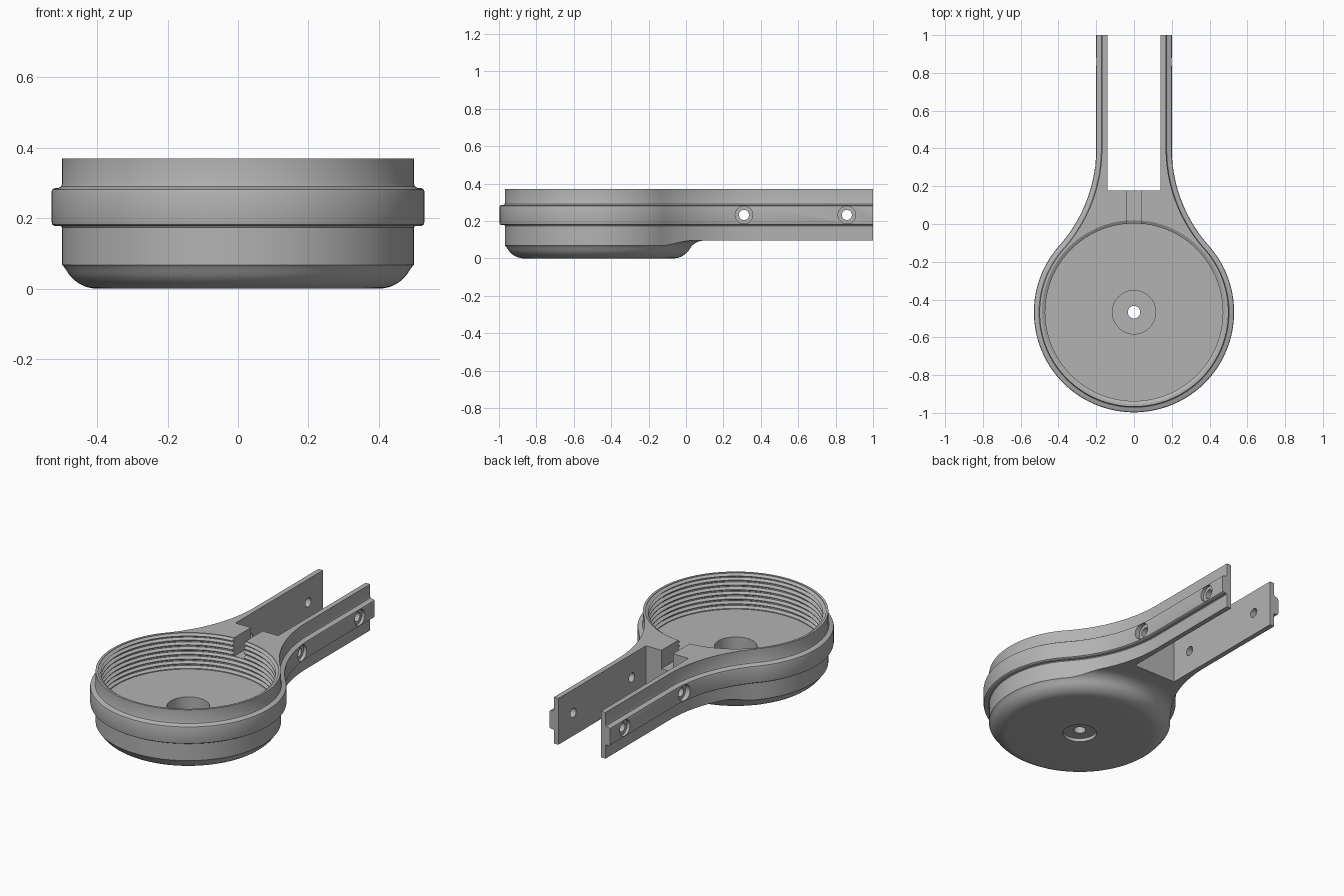
import bpy, bmesh
from math import sin, cos, pi, radians, atan2, hypot
from mathutils import Matrix, Vector

cube = bpy.data.objects.get("Cube")
if cube:
    bpy.data.objects.remove(cube, do_unlink=True)

CUP_Y = -0.467      # cup axis
CUP_R = 0.50        # cup outer radius
ARM_X = 0.17        # arm outer face
BLEND_Y = 0.40      # where the arms become straight
TOP = 0.37

grey = bpy.data.materials.new("plain grey")
grey.use_nodes = True
grey.diffuse_color = (0.45, 0.45, 0.45, 1)
grey.node_tree.nodes["Principled BSDF"].inputs["Base Color"].default_value = grey.diffuse_color


def loft(name, rings):
    """Skin a stack of equal closed rings and cap both ends."""
    bm = bmesh.new()
    loops = [[bm.verts.new(p) for p in ring] for ring in rings]
    n = len(loops[0])
    for a, b in zip(loops, loops[1:]):
        for i in range(n):
            j = (i + 1) % n
            bm.faces.new((a[i], a[j], b[j], b[i]))
    bm.faces.new(loops[0][::-1])
    bm.faces.new(loops[-1])
    bmesh.ops.recalc_face_normals(bm, faces=bm.faces)
    mesh = bpy.data.meshes.new(name)
    bm.to_mesh(mesh)
    bm.free()
    mesh.materials.append(grey)
    obj = bpy.data.objects.new(name, mesh)
    bpy.context.collection.objects.link(obj)
    return obj


def lathe(name, profile, centre=(0, CUP_Y, 0), segments=128):
    return loft(name, [[(centre[0] + r * cos(2 * pi * i / segments),
                         centre[1] + r * sin(2 * pi * i / segments),
                         centre[2] + z) for i in range(segments)]
                       for r, z in profile])


def box(name, x, y0, y1, z0, z1):
    return loft(name, [[(-x, y0, z), (x, y0, z), (x, y1, z), (-x, y1, z)]
                       for z in (z0, z1)])


def outline(offset, z):
    """Cup circle flowing through a concave arc into two straight sides."""
    r, x = CUP_R + offset, ARM_X + offset
    rise = BLEND_Y - CUP_Y
    blend = (x * x + rise * rise - r * r) / (2 * (r - x))
    angle = atan2(rise, x + blend)
    half = []
    for i in range(61):
        t = -pi / 2 + (angle + pi / 2) * i / 60
        half.append((r * cos(t), CUP_Y + r * sin(t)))
    for i in range(1, 29):
        t = pi + angle * (1 - i / 28)
        half.append((x + blend + blend * cos(t), BLEND_Y + blend * sin(t)))
    half.append((x, 1.0))
    full = half + [(-px, py) for px, py in reversed(half[1:])]
    return [(px, py, z) for px, py in full]


def boolean(target, tool, operation):
    tool.hide_render = True
    mod = target.modifiers.new(tool.name, 'BOOLEAN')
    mod.object, mod.operation, mod.solver = tool, operation, 'EXACT'
    bpy.ops.object.select_all(action='DESELECT')
    bpy.context.view_layer.objects.active = target
    target.select_set(True)
    bpy.ops.object.modifier_apply(modifier=mod.name)
    bpy.data.objects.remove(tool, do_unlink=True)


# Body walls with the raised rounded band
walls = [(0, -0.05), (0, 0.174), (0.003, 0.178), (0.022, 0.178), (0.028, 0.182),
         (0.03, 0.19), (0.03, 0.274), (0.028, 0.281), (0.022, 0.285),
         (0.010, 0.286), (0.003, 0.290), (0, 0.298), (0, TOP)]
body = loft("holder_body", [outline(o, z) for o, z in walls])

# Rounded cup underside that flares into the raised arm underside
under = [(0.1, 0)]
for i in range(13):
    t = radians(5 * i)
    under.append((0.4 + 0.1 * sin(t), 0.1 - 0.1 * cos(t)))
end_r, end_z = under[-1]
for i in range(1, 11):
    t = radians(60 - 6 * i)
    under.append((end_r + 0.09 * (sin(radians(60)) - sin(t)),
                  end_z + 0.09 * (cos(t) - 0.5)))
under += [(2.5, end_z + 0.045), (2.5, 0.5)]
boolean(body, lathe("underside_shape", under), 'INTERSECT')

# Threaded cavity, centre recesses and centre hole
cavity = [(0.093, -0.1), (0.093, 0.02), (0.033, 0.02), (0.033, 0.06),
          (0.115, 0.06), (0.115, 0.16), (0.47, 0.16)]
pitch = 0.028
for i in range(7):
    z = 0.165 + pitch * i
    cavity += [(0.47, z), (0.487, z + 0.009), (0.487, z + 0.015), (0.47, z + 0.024)]
cavity += [(0.487, TOP - 0.003), (0.487, 0.45)]
boolean(body, lathe("cavity_cutter", cavity), 'DIFFERENCE')

# Gap between the arms and the small groove through the neck
boolean(body, box("arm_gap_cutter", 0.14, 0.177, 1.2, -0.1, 0.5), 'DIFFERENCE')
boolean(body, box("neck_groove_cutter", 0.038, -0.06, 0.3, 0.26, 0.5), 'DIFFERENCE')

# Counterbored screw holes through both arms
bore = [(0.047, -0.4), (0.047, -0.182), (0.027, -0.182),
        (0.027, 0.182), (0.047, 0.182), (0.047, 0.4)]
for y in (0.31, 0.86):
    tool = lathe("screw_hole_cutter", bore, (0, 0, 0), 40)
    tool.data.transform(Matrix.Translation((0, y, 0.232)) @ Matrix.Rotation(pi / 2, 4, 'Y'))
    boolean(body, tool, 'DIFFERENCE')

# Smooth curved walls, keep crisp edges
bpy.ops.object.select_all(action='DESELECT')
body.select_set(True)
bpy.context.view_layer.objects.active = body
bpy.ops.object.shade_smooth_by_angle(angle=radians(30))
